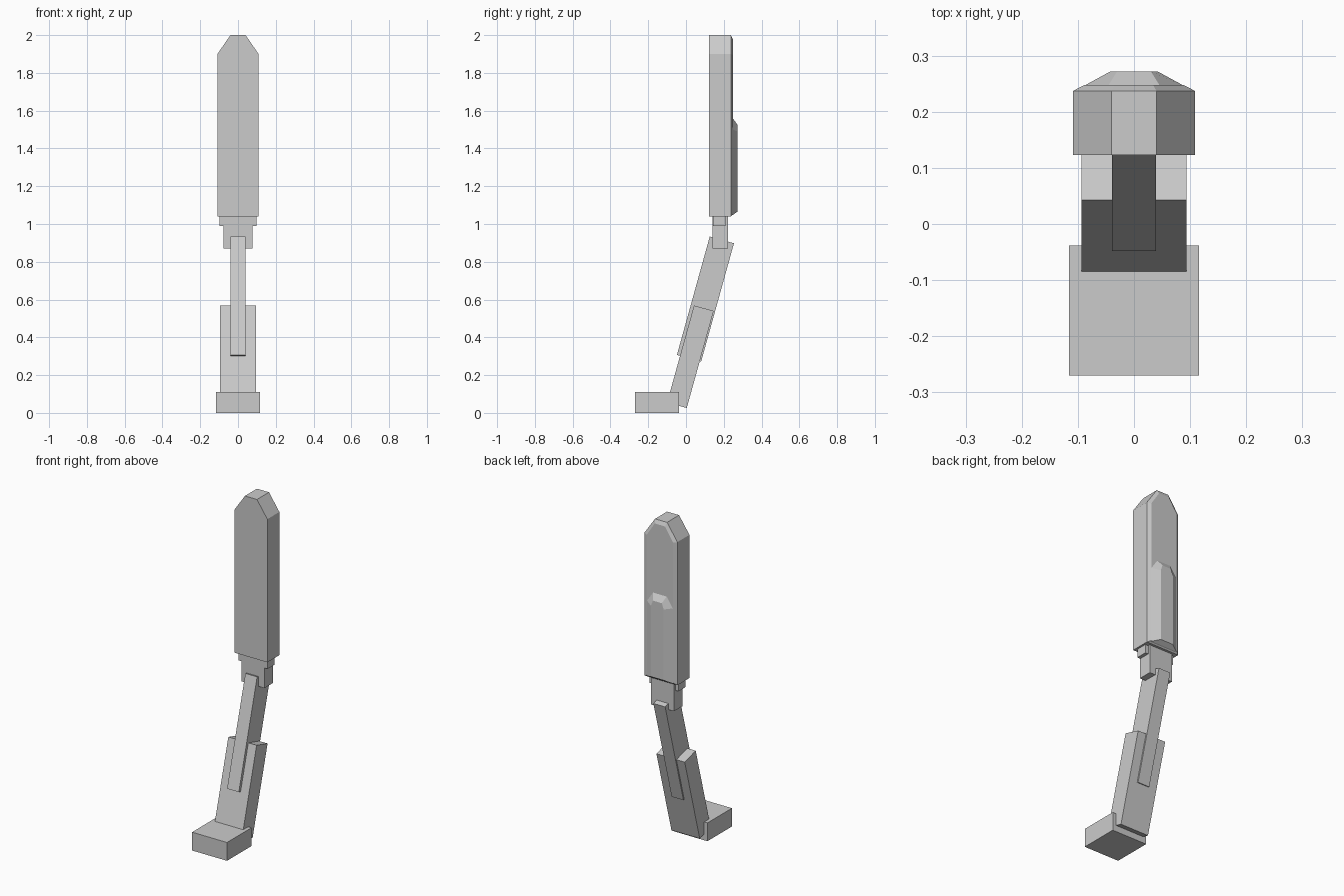
import bpy, bmesh
from math import radians, sin, cos

if "Cube" in bpy.data.objects:
    bpy.data.objects.remove(bpy.data.objects["Cube"])


def box(name, x, y, z):
    """Box from (min, max) ranges; x is a half width."""
    return loft(name, [(y[0], [(x, z[0]), (x, z[1])]), (y[1], [(x, z[0]), (x, z[1])])])


def loft(name, rings):
    """Skin mirrored x/z outlines (right half, bottom to top) along y."""
    bm = bmesh.new()
    loops = []
    for y, half in rings:
        full = half + [(-x, z) for x, z in reversed(half)]
        loops.append([bm.verts.new((x, y, z)) for x, z in full])
    bm.faces.new(loops[0])
    bm.faces.new(loops[-1])
    for a, b in zip(loops, loops[1:]):
        for i in range(len(a)):
            j = (i + 1) % len(a)
            bm.faces.new((a[i], a[j], b[j], b[i]))
    bmesh.ops.recalc_face_normals(bm, faces=bm.faces)
    mesh = bpy.data.meshes.new(name)
    bm.to_mesh(mesh)
    bm.free()
    ob = bpy.data.objects.new(name, mesh)
    bpy.context.collection.objects.link(ob)
    return ob


def tilted_bar(name, half_x, depth, length, foot):
    """Bar leaning back, placed by its lower front edge (y, z)."""
    ob = box(name, half_x, (0, depth), (0, length))
    ob.rotation_euler.x = radians(-15.5)
    ob.location = (0, foot[0], foot[1])
    return ob


# Blade with pointed tip and a chamfered back
outline = [(0.109, 1.04), (0.109, 1.90), (0.04, 2.0)]
inner = [(0.088, 1.052), (0.088, 1.895), (0.034, 1.978)]
loft("blade", [(0.123, outline), (0.237, outline), (0.248, inner)])

# Raised spine on the lower back of the blade
loft("blade_spine", [
    (0.24, [(0.086, 1.045), (0.086, 1.50), (0.045, 1.56)]),
    (0.248, [(0.086, 1.048), (0.086, 1.50), (0.045, 1.56)]),
    (0.272, [(0.042, 1.065), (0.042, 1.49), (0.03, 1.525)])])

# Collar and neck under the blade
box("collar", 0.097, (0.143, 0.21), (0.99, 1.05))
box("neck", 0.077, (0.141, 0.223), (0.87, 1.05))

# Leaning handle: slim core through a wide grip
tilted_bar("handle_core", 0.039, 0.133, 0.65, (-0.048, 0.307))
tilted_bar("grip", 0.094, 0.108, 0.533, (-0.1, 0.055))

# Foot block
box("foot", 0.116, (-0.27, -0.038), (0, 0.11))
